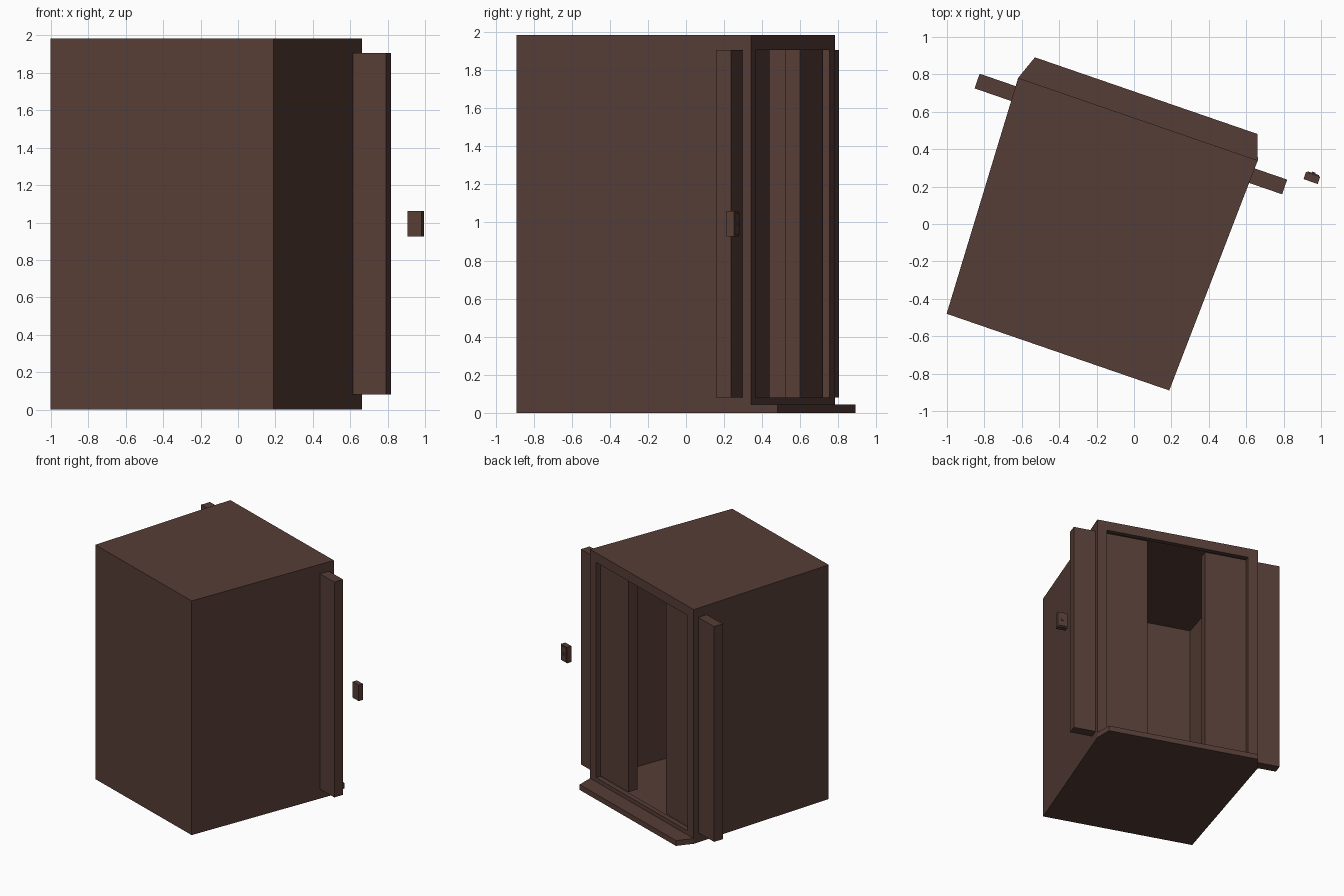
import bpy, bmesh, math
from mathutils import Matrix

if "Cube" in bpy.data.objects:
    bpy.data.objects.remove(bpy.data.objects["Cube"])

# The whole lift is turned 19 degrees about z; parts are laid out in its own frame
TURN = Matrix.Rotation(math.radians(-19), 4, 'Z')

brown = bpy.data.materials.new("dark brown")
brown.diffuse_color = (0.093, 0.047, 0.037, 1)
brown.use_nodes = True
brown.node_tree.nodes["Principled BSDF"].inputs["Base Color"].default_value = brown.diffuse_color


def prism(name, pts, z0, z1):
    """Extrude a flat outline (counter-clockwise) from z0 to z1."""
    bm = bmesh.new()
    face = bm.faces.new([bm.verts.new((x, y, z0)) for x, y in pts])
    top = bmesh.ops.extrude_face_region(bm, geom=[face])["geom"]
    bmesh.ops.translate(bm, vec=(0, 0, z1 - z0),
                        verts=[v for v in top if isinstance(v, bmesh.types.BMVert)])
    bmesh.ops.recalc_face_normals(bm, faces=bm.faces)
    bm.transform(TURN)
    me = bpy.data.meshes.new(name)
    bm.to_mesh(me)
    bm.free()
    me.materials.append(brown)
    ob = bpy.data.objects.new(name, me)
    bpy.context.collection.objects.link(ob)
    return ob


def block(name, x0, x1, y0, y1, z0, z1):
    return prism(name, [(x0, y0), (x1, y0), (x1, y1), (x0, y1)], z0, z1)


def cut(ob, cutter):
    cutter.hide_render = True
    cutter.hide_viewport = True
    cutter.display_type = 'WIRE'
    mod = ob.modifiers.new("cut", 'BOOLEAN')
    mod.operation = 'DIFFERENCE'
    mod.solver = 'EXACT'
    mod.object = cutter


# Floor plate with the tapered sill
prism("floor_plate", [(-0.791, -0.78), (0.468, -0.78), (0.515, 0.537),
                      (0.468, 0.67), (-0.791, 0.67), (-0.84, 0.537)], 0, 0.045)

# Cabin shell, hollowed and opened at the back
cabin = prism("cabin_shell", [(-0.791, -0.78), (0.468, -0.78),
                              (0.515, 0.537), (-0.84, 0.537)], 0.045, 1.985)
cut(cabin, prism("hollow_cutter", [(-0.764, -0.753), (0.441, -0.753),
                                   (0.484, 0.497), (-0.809, 0.497)], 0.02, 1.93))
cut(cabin, block("doorway_cutter", -0.757, 0.435, 0.4, 0.7, 0.08, 1.905))

# Half-open sliding doors, reaching out through the side walls
block("right_door", 0.075, 0.697, 0.408, 0.491, 0.08, 1.905)
block("left_door", -1.042, -0.412, 0.408, 0.491, 0.08, 1.905)

# Call panel beside the doorway: case, raised plate, button
block("call_panel", 0.779, 0.859, 0.522, 0.563, 0.926, 1.061)
block("call_plate", 0.787, 0.851, 0.563, 0.569, 0.936, 1.051)
block("call_button", 0.809, 0.829, 0.569, 0.575, 0.984, 1.003)
